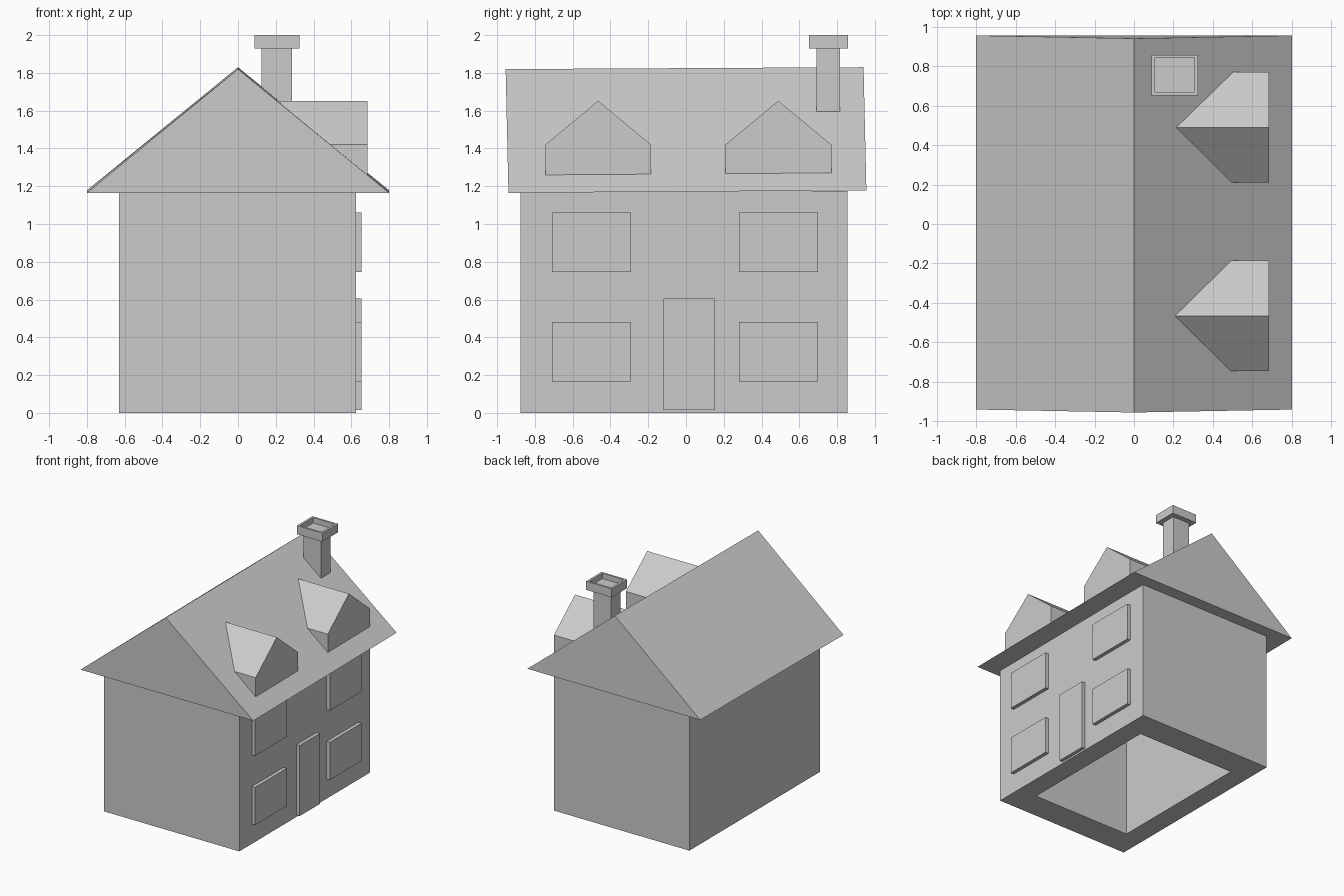
import bpy
import bmesh

cube = bpy.data.objects.get("Cube")
if cube:
    bpy.data.objects.remove(cube, do_unlink=True)

# One plain grey for the whole house
grey = bpy.data.materials.new("plain_grey")
grey.use_nodes = True
colour = (0.6, 0.6, 0.6, 1)
grey.diffuse_color = colour
grey.node_tree.nodes["Principled BSDF"].inputs["Base Color"].default_value = colour


def finish(name, bm):
    bmesh.ops.recalc_face_normals(bm, faces=bm.faces)
    mesh = bpy.data.meshes.new(name)
    bm.to_mesh(mesh)
    bm.free()
    mesh.materials.append(grey)
    obj = bpy.data.objects.new(name, mesh)
    bpy.context.collection.objects.link(obj)
    return obj


def loft(start, end):
    """Solid between two matching outlines."""
    bm = bmesh.new()
    a = [bm.verts.new(p) for p in start]
    b = [bm.verts.new(p) for p in end]
    bm.faces.new(a)
    bm.faces.new(b)
    for i in range(len(a)):
        j = (i + 1) % len(a)
        bm.faces.new((a[i], a[j], b[j], b[i]))
    return bm


def rect(x, y, z):
    return [(x[0], y[0], z), (x[1], y[0], z), (x[1], y[1], z), (x[0], y[1], z)]


def box(x, y, z):
    return loft(rect(x, y, z[0]), rect(x, y, z[1]))


def hollow(bm, side, scale, depth):
    """Shrink the top (side 1) or bottom (side -1) face and push it inward."""
    bmesh.ops.recalc_face_normals(bm, faces=bm.faces)
    face = next(f for f in bm.faces if f.normal.z * side > 0.9)
    centre = face.calc_center_median()
    for push in (0, depth):
        face = bmesh.ops.extrude_discrete_faces(bm, faces=[face])["faces"][0]
        for v in face.verts:
            if push:
                v.co.z -= side * push
            else:
                v.co = centre + (v.co - centre) * scale
    return bm


# Walls, hollow and open underneath
finish("house_walls", hollow(box((-0.63, 0.625), (-0.875, 0.855), (0, 1.175)),
                             -1, 0.73, 1.15))

# Gable roof, very slightly tilted front to back
front_gable = [(-0.8, -0.94, 1.165), (0.8, -0.94, 1.165), (0, -0.955, 1.82)]
back_gable = [(-0.8, 0.955, 1.178), (0.8, 0.955, 1.178), (0, 0.94, 1.83)]
finish("roof", loft(front_gable, back_gable))

# Dormers running from their flat faces back into the roof
for label, y in (("front", -0.465), ("back", 0.489)):
    outline = [(y - 0.28, 1.25), (y + 0.28, 1.25), (y + 0.28, 1.42),
               (y, 1.652), (y - 0.28, 1.42)]
    finish(label + "_dormer", loft([(0.685, p, z) for p, z in outline],
                                   [(0.2, p, z) for p, z in outline]))

# Chimney with a recessed cap
finish("chimney_shaft", box((0.125, 0.285), (0.69, 0.815), (1.55, 1.935)))
finish("chimney_cap", hollow(box((0.088, 0.325), (0.652, 0.857), (1.928, 2)),
                             1, 0.84, 0.045))

# Door and window panels on the side wall
panel_x = (0.62, 0.655)
finish("door", box(panel_x, (-0.12, 0.15), (0.015, 0.605)))
for row, z in (("lower", 0.165), ("upper", 0.745)):
    for place, y in (("front", -0.71), ("back", 0.28)):
        finish(f"{row}_{place}_window", box(panel_x, (y, y + 0.42), (z, z + 0.315)))
